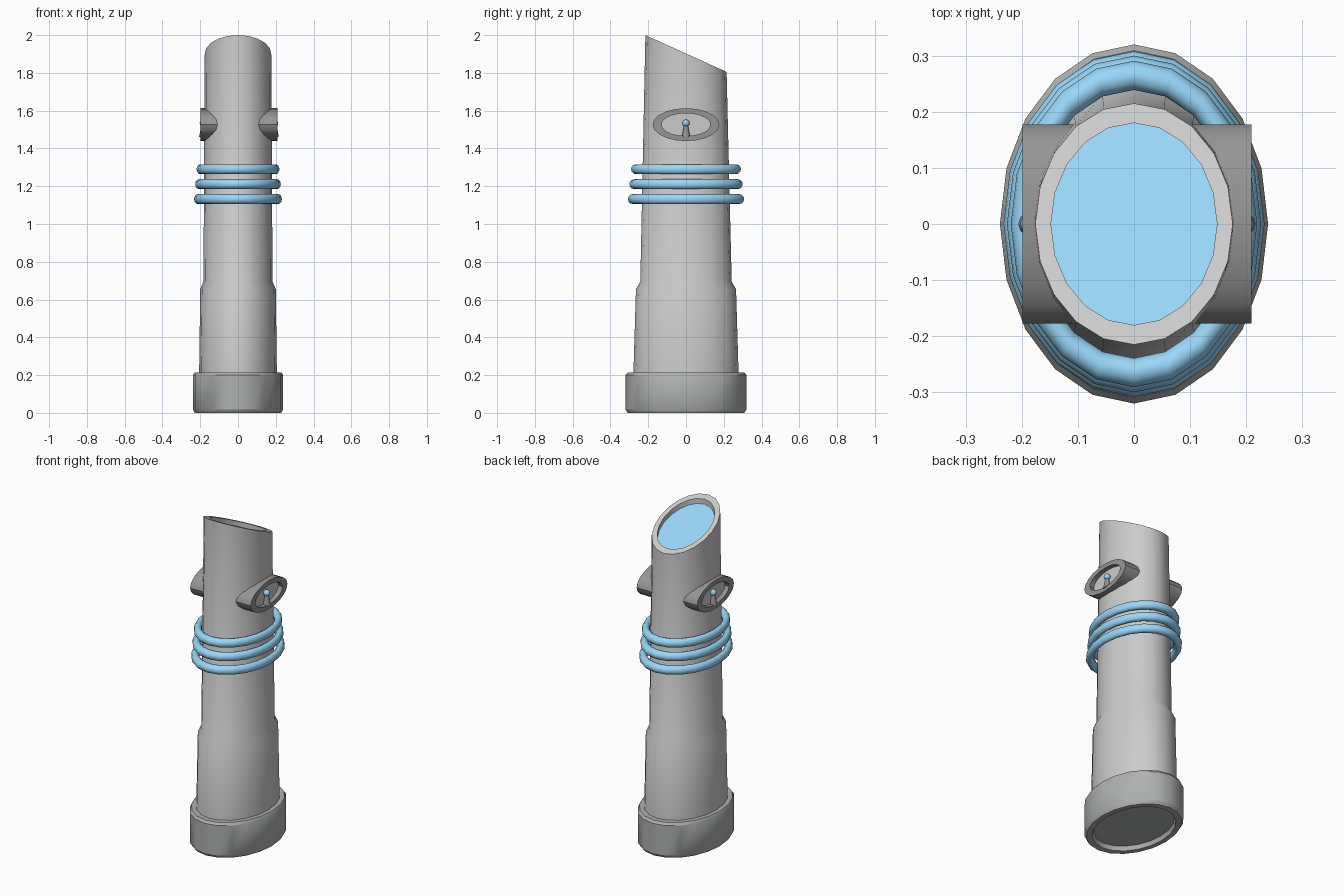
import bpy, bmesh, math
from mathutils import Matrix

if "Cube" in bpy.data.objects:
    bpy.data.objects.remove(bpy.data.objects["Cube"])

SIDES = 20
SLOPE = -0.4535   # tilt of the sliced top


def material(name, rgb):
    m = bpy.data.materials.new(name)
    m.diffuse_color = (*rgb, 1)
    m.use_nodes = True
    m.node_tree.nodes["Principled BSDF"].inputs["Base Color"].default_value = m.diffuse_color
    return m


BLUE = material("blue", (0.32, 0.68, 0.95))
DARK = material("dark_grey", (0.3, 0.3, 0.3))
STONE = material("base_grey", (0.42, 0.44, 0.43))


def finish(obj, mat=None):
    bpy.ops.object.select_all(action='DESELECT')
    obj.select_set(True)
    bpy.context.view_layer.objects.active = obj
    bpy.ops.object.shade_smooth_by_angle(angle=math.radians(32))
    if mat:
        obj.data.materials.append(mat)
    return obj


def loft(name, rings, mat=None, matrix=Matrix(), cap_start=True, cap_end=True):
    """Skin elliptical rings given as (rx, ry, z, slope along y)."""
    bm = bmesh.new()
    loops = []
    for rx, ry, z, slope in rings:
        loop = []
        for i in range(SIDES):
            a = 2 * math.pi * i / SIDES
            y = ry * math.sin(a)
            loop.append(bm.verts.new((rx * math.cos(a), y, z + slope * y)))
        loops.append(loop)
    for a, b in zip(loops, loops[1:]):
        for i in range(SIDES):
            j = (i + 1) % SIDES
            bm.faces.new((a[i], a[j], b[j], b[i]))
    if cap_start:
        bm.faces.new(loops[0][::-1])
    if cap_end:
        bm.faces.new(loops[-1])
    if len(rings) > 1:
        bmesh.ops.recalc_face_normals(bm, faces=bm.faces)
    bm.transform(matrix)
    me = bpy.data.meshes.new(name)
    bm.to_mesh(me)
    bm.free()
    obj = bpy.data.objects.new(name, me)
    bpy.context.collection.objects.link(obj)
    return finish(obj, mat)


# Foot with bevelled edges and a recessed underside
loft("base", [(0.192, 0.262, 0.025, 0), (0.2, 0.272, 0.0, 0), (0.228, 0.308, 0.0, 0),
              (0.239, 0.32, 0.018, 0), (0.239, 0.32, 0.2, 0), (0.23, 0.309, 0.215, 0),
              (0.19, 0.26, 0.215, 0)], STONE)

# Tapered shaft with a step, sliced top and sunken rim
loft("shaft", [(0.206, 0.279, 0.19, 0), (0.2, 0.265, 0.655, 0), (0.183, 0.242, 0.695, 0),
               (0.176, 0.215, 1.9025, SLOPE), (0.148, 0.18, 1.9025, SLOPE),
               (0.148, 0.18, 1.86, SLOPE)])

# Blue panel in the sliced top
loft("top_panel", [(0.148, 0.18, 1.872, SLOPE)], BLUE, cap_start=False)

# Three floating rings
for i, (ry, z) in enumerate([(0.308, 1.132), (0.3, 1.211), (0.291, 1.29)]):
    bpy.ops.mesh.primitive_torus_add(major_segments=SIDES, minor_segments=12,
                                     major_radius=ry - 0.026, minor_radius=0.026,
                                     location=(0, 0, z))
    ring = bpy.context.object
    ring.name = f"ring_{i + 1}"
    ring.scale.x = 0.755
    finish(ring, BLUE)

# Side ports, each with a backing plate, post and ball
for side, label in ((1, "right"), (-1, "left")):
    m = (Matrix.Translation((0.005, 0, 1.526))
         @ Matrix.Rotation(side * math.pi / 2, 4, 'Y'))
    loft("port_" + label, [(0.087, 0.177, 0.06, 0), (0.087, 0.177, 0.204, 0),
                           (0.06, 0.13, 0.204, 0), (0.06, 0.13, 0.16, 0)],
         DARK, m)
    loft("port_plate_" + label, [(0.062, 0.132, 0.176, 0)], None, m, cap_start=False)
    x = 0.005 + side * 0.189
    bpy.ops.mesh.primitive_cone_add(vertices=12, radius1=0.022, radius2=0.009,
                                    depth=0.07, location=(x, 0, 1.495))
    post = bpy.context.object
    post.name = "port_post_" + label
    finish(post, DARK)
    bpy.ops.mesh.primitive_uv_sphere_add(segments=12, ring_count=8, radius=0.019,
                                         location=(x, 0, 1.534))
    ball = bpy.context.object
    ball.name = "port_ball_" + label
    finish(ball, BLUE)
